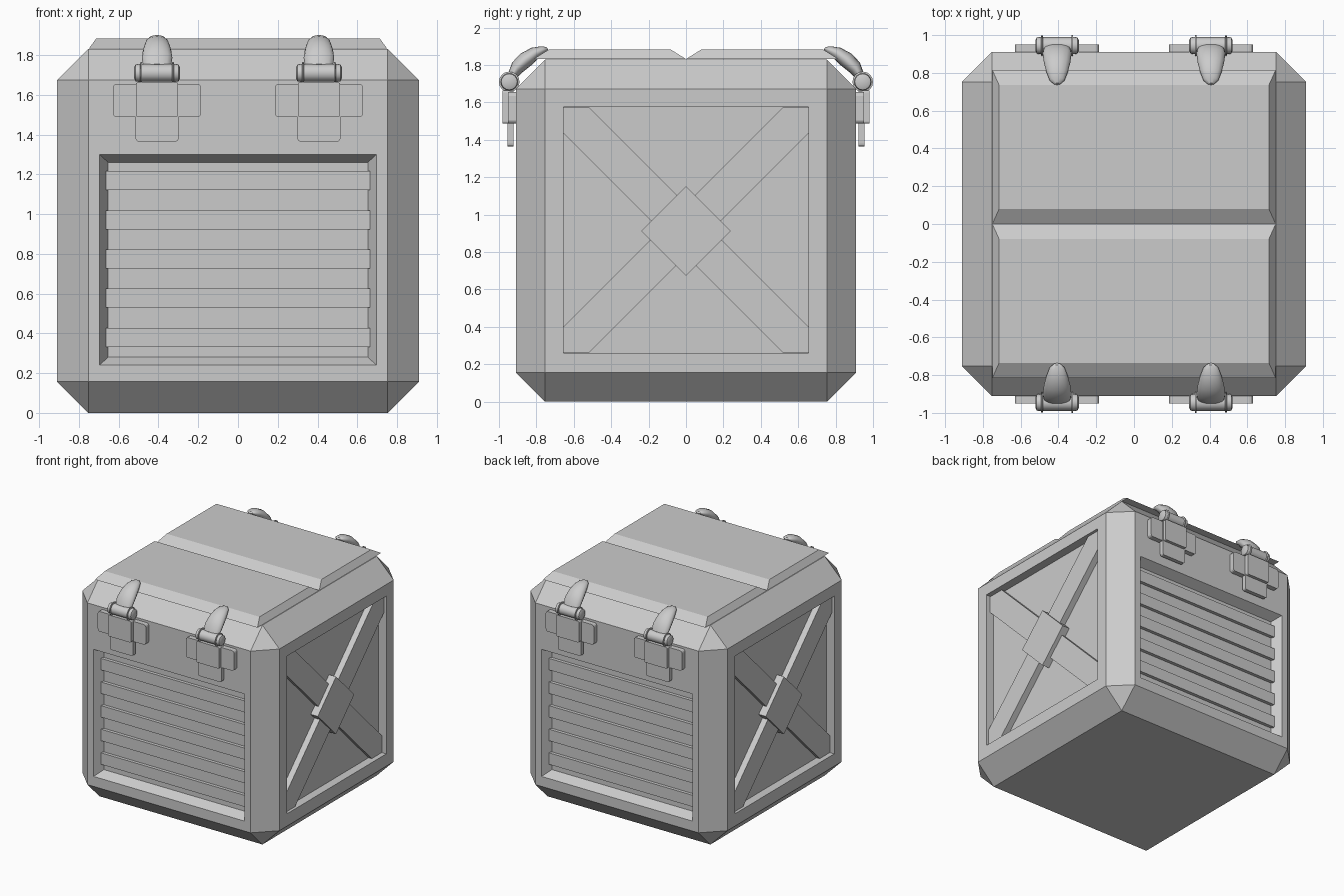
import bpy, bmesh, math
from mathutils import Vector, Matrix

if "Cube" in bpy.data.objects:
    bpy.data.objects.remove(bpy.data.objects["Cube"])

grey = bpy.data.materials.new("crate grey")
grey.diffuse_color = (0.6, 0.6, 0.6, 1)
grey.use_nodes = True
grey.node_tree.nodes["Principled BSDF"].inputs["Base Color"].default_value = grey.diffuse_color


def finish(name, bm, turns=(0, math.pi), smooth=False):
    """Make the part, plus its copy turned half round the crate."""
    bmesh.ops.recalc_face_normals(bm, faces=bm.faces)
    me = bpy.data.meshes.new(name)
    bm.to_mesh(me)
    bm.free()
    me.materials.append(grey)
    for a in turns:
        ob = bpy.data.objects.new(name, me.copy() if a else me)
        bpy.context.collection.objects.link(ob)
        ob.rotation_euler.z = a
        if smooth:
            bpy.ops.object.select_all(action='DESELECT')
            ob.select_set(True)
            bpy.context.view_layer.objects.active = ob
            bpy.ops.object.shade_smooth_by_angle(angle=math.radians(40))


def box(bm, x, y, z, round_corners=0):
    """Box from ranges; optionally rounds the four edges running along y."""
    size = Vector((x[1] - x[0], y[1] - y[0], z[1] - z[0]))
    mid = Vector((sum(x), sum(y), sum(z))) / 2
    m = Matrix.Translation(mid) @ Matrix.Diagonal((*size, 1))
    vs = bmesh.ops.create_cube(bm, size=1, matrix=m)["verts"]
    if round_corners:
        es = {e for v in vs for e in v.link_edges
              if abs(e.verts[0].co.y - e.verts[1].co.y) > 1e-5}
        bmesh.ops.bevel(bm, geom=list(es), offset=round_corners, segments=3,
                        profile=0.5, affect='EDGES')


def loft(bm, rings):
    """Skin a list of equal-length point rings and cap both ends."""
    vs = [[bm.verts.new(p) for p in r] for r in rings]
    n = len(vs[0])
    for a, b in zip(vs, vs[1:]):
        for i in range(n):
            bm.faces.new((a[i], a[(i + 1) % n], b[(i + 1) % n], b[i]))
    bm.faces.new(vs[0])
    bm.faces.new(vs[-1])


def side_prism(name, pts, x0, x1):
    """Prism on the right side from (y, z) points, z measured from panel centre."""
    bm = bmesh.new()
    loft(bm, [[(x, y, z + 0.918) for y, z in pts] for x in (x0, x1)])
    finish(name, bm)


# Crate body: chamfered block with recessed panels on four sides
W, H = 0.91, 1.83
bm = bmesh.new()
box(bm, (-W, W), (-W, W), (0, H))
bmesh.ops.bevel(bm, geom=list(bm.edges), offset=0.157, segments=1, affect='EDGES')


def recess(normal, outer, inner, depth):
    """Cut a panel; outer and inner are (half width, bottom, top)."""
    n = Vector(normal)
    bm.normal_update()
    f = max(bm.faces, key=lambda q: q.calc_area() if q.normal.dot(n) > 0.99 else 0)
    across = Vector((abs(n.y), abs(n.x), 0))
    for (half, lo, hi), d in ((outer, 0), (inner, depth)):
        mid = f.calc_center_median()
        bmesh.ops.inset_individual(bm, faces=[f], thickness=0.02)
        for v in f.verts:
            s = 1 if (v.co - mid).dot(across) > 0 else -1
            z = hi if v.co.z > mid.z else lo
            v.co = n * (W - d) + across * (s * half) + Vector((0, 0, z))


for s in (-1, 1):
    recess((0, s, 0), (0.697, 0.24, 1.30), (0.653, 0.28, 1.26), 0.075)
    recess((s, 0, 0), (0.655, 0.26, 1.576), (0.655, 0.26, 1.576), 0.07)
finish("crate_body", bm, turns=(0,))

# Lid: two bevelled halves with a groove between them
bm = bmesh.new()
loft(bm, [
    [(-0.75, -0.815, 1.832), (0.75, -0.815, 1.832), (0.75, 0, 1.832), (-0.75, 0, 1.832)],
    [(-0.714, -0.735, 1.882), (0.714, -0.735, 1.882), (0.714, -0.08, 1.882), (-0.714, -0.08, 1.882)]])
finish("lid_half", bm)

# Horizontal slats on front and back
bm = bmesh.new()
for i in range(5):
    z = 1.168 - i * 0.197
    box(bm, (-0.663, 0.663), (-0.862, -0.83), (z - 0.048, z + 0.048))
finish("panel_slats", bm)

# Crossed braces and centre diamond on the sides
h, w = 0.655, 0.137
brace = [(h, h), (h - w, h), (-h, w - h), (-h, -h), (w - h, -h), (h, h - w)]
side_prism("main_brace", brace, 0.835, 0.89)
side_prism("cross_brace", [(-y, z) for y, z in brace], 0.835, 0.872)
side_prism("brace_diamond", [(0, 0.235), (0.24, -0.005), (0, -0.245), (-0.24, -0.005)], 0.835, 0.905)

# Latches: two on the front, two on the back
BY, BZ = -0.945, 1.71
# lever stations: y, z, half width, half thickness
LEVER = [(-0.935, 1.735, 0.068, 0.025), (-0.905, 1.785, 0.077, 0.038),
         (-0.855, 1.83, 0.07, 0.042), (-0.805, 1.866, 0.057, 0.034),
         (-0.762, 1.884, 0.04, 0.021), (-0.742, 1.89, 0.018, 0.008)]
# barrel outline: x offset, radius
BARREL = [(-0.115, 0.028), (-0.108, 0.043), (-0.085, 0.046), (-0.083, 0.055), (-0.077, 0.055),
          (-0.075, 0.044), (0.075, 0.044), (0.077, 0.055), (0.083, 0.055), (0.085, 0.046),
          (0.108, 0.043), (0.115, 0.028)]
ANG = [i * math.tau / 16 for i in range(16)]
for cx in (-0.407, 0.407):
    bm = bmesh.new()
    box(bm, (cx - 0.222, cx + 0.222), (-0.951, -0.905), (1.487, 1.655), 0.02)
    finish("latch_wings", bm)

    bm = bmesh.new()
    box(bm, (cx - 0.108, cx + 0.108), (-0.955, -0.922), (1.365, 1.662), 0.015)
    box(bm, (cx - 0.105, cx + 0.105), (-0.98, -0.945), (1.487, 1.665), 0.012)
    finish("latch_tab", bm)

    bm = bmesh.new()
    loft(bm, [[(cx + x, BY + r * math.cos(a), BZ + r * math.sin(a)) for a in ANG]
              for x, r in BARREL])
    finish("latch_barrel", bm, smooth=True)

    bm = bmesh.new()
    loft(bm, [[(cx + hw * math.cos(a), y - 0.64 * t * math.sin(a), z + 0.77 * t * math.sin(a))
               for a in ANG] for y, z, hw, t in LEVER])
    finish("latch_lever", bm, smooth=True)
